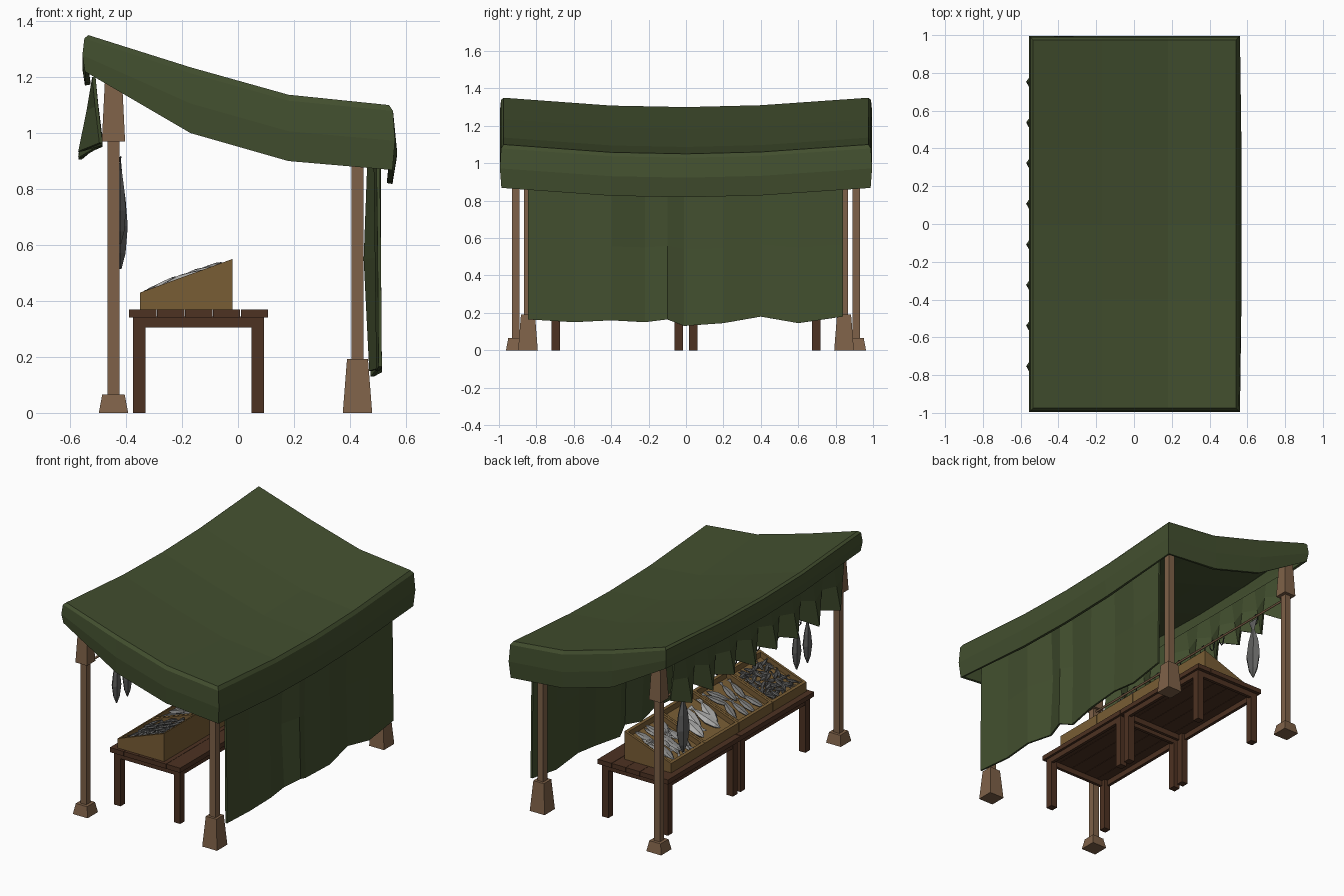
import bpy, bmesh, math, random
from mathutils import Matrix, Vector

if "Cube" in bpy.data.objects:
    bpy.data.objects.remove(bpy.data.objects["Cube"])

random.seed(4)

def mat(name, c):
    m = bpy.data.materials.new(name)
    m.diffuse_color = (*c, 1)
    m.use_nodes = True
    m.node_tree.nodes["Principled BSDF"].inputs["Base Color"].default_value = m.diffuse_color
    return m

CLOTH = mat("green_cloth", (0.055, 0.078, 0.028))
POST = mat("post_wood", (0.21, 0.12, 0.065))
TABLE = mat("dark_wood", (0.075, 0.032, 0.016))
CRATE = mat("crate_wood", (0.19, 0.11, 0.035))
METAL = mat("dark_metal", (0.03, 0.03, 0.03))
GREYS = [mat("fish_grey_%d" % i, (g, g, g * 0.98)) for i, g in enumerate((0.25, 0.42, 0.2, 0.12))]

def add(name, mesh, material=None, matrix=None):
    ob = bpy.data.objects.new(name, mesh)
    bpy.context.collection.objects.link(ob)
    if material:
        mesh.materials.clear()
        mesh.materials.append(material)
    if matrix:
        ob.matrix_world = matrix
    return ob

def mesh_from(name, verts, faces, fix=False):
    me = bpy.data.meshes.new(name)
    me.from_pydata(verts, [], faces)
    if fix:
        bm = bmesh.new()
        bm.from_mesh(me)
        bmesh.ops.recalc_face_normals(bm, faces=bm.faces)
        bm.to_mesh(me)
        bm.free()
    return me

def loft(name, rings):
    # closed skin through equal-sized rings, capped at both ends
    n = len(rings[0])
    verts = [p for r in rings for p in r]
    faces = [(k * n + i, k * n + (i + 1) % n, (k + 1) * n + (i + 1) % n, (k + 1) * n + i)
             for k in range(len(rings) - 1) for i in range(n)]
    faces += [tuple(range(n)), tuple(range(len(verts) - n, len(verts)))]
    return mesh_from(name, verts, faces, True)

def taper(name, x, y, z0, z1, w0, w1, material):
    ring = lambda z, w: [(x + a * w / 2, y + b * w / 2, z) for a, b in ((-1, -1), (1, -1), (1, 1), (-1, 1))]
    return add(name, loft(name, [ring(z0, w0), ring(z1, w1)]), material)

def box(name, x0, x1, y0, y1, z0, z1, material):
    ring = lambda z: [(x0, y0, z), (x1, y0, z), (x1, y1, z), (x0, y1, z)]
    return add(name, loft(name, [ring(z0), ring(z1)]), material)

def thicken(ob, t, offset):
    m = ob.modifiers.new("thickness", "SOLIDIFY")
    m.thickness, m.offset = t, offset

# canopy: sagging roof with a bevelled edge and a hanging valance
XS, ZS, DROP = (-0.535, -0.17, 0.18, 0.54), (1.35, 1.235, 1.137, 1.10), (0.13, 0.235, 0.237, 0.232)
YS, SAG = (-0.975, -0.4, 0, 0.4, 0.975), (0, 0.042, 0.05, 0.04, 0)
nx, ny = len(XS), len(YS)
verts = [(XS[i], YS[j], ZS[i] - SAG[j]) for j in range(ny) for i in range(nx)]
faces = [(j * nx + i, j * nx + i + 1, (j + 1) * nx + i + 1, (j + 1) * nx + i)
         for j in range(ny - 1) for i in range(nx - 1)]
rim = ([(i, 0) for i in range(nx)] + [(nx - 1, j) for j in range(1, ny)]
       + [(i, ny - 1) for i in range(nx - 2, -1, -1)] + [(0, j) for j in range(ny - 2, 0, -1)])
prev = [j * nx + i for i, j in rim]
for out, fall in ((0.014, 0.09), (0.021, 0.55), (0.012, 1.0)):
    cur = []
    for i, j in rim:
        dx = (i == nx - 1) - (i == 0)
        dy = (j == ny - 1) - (j == 0)
        o = out + (0.008 if 0 < j < ny - 1 and fall == 0.55 and i else 0)
        cur.append(len(verts))
        verts.append((XS[i] + dx * o, YS[j] + dy * min(o, 0.02), ZS[i] - SAG[j] - DROP[i] * fall))
    n = len(rim)
    faces += [(prev[k], cur[k], cur[(k + 1) % n], prev[(k + 1) % n]) for k in range(n)]
    prev = cur
canopy = add("canopy", mesh_from("canopy", verts, faces), CLOTH)
thicken(canopy, 0.02, -1)

# curtains: folded sheets given as (y, x top, x middle, x bottom, z bottom)
def curtain(name, cols, ztop, mid):
    v, f = [], []
    for y, xt, xm, xb, zb in cols:
        v += [(y, xt, ztop), (y, xm, zb + (ztop - zb) * mid), (y, xb, zb)]
    v = [(x, y, z) for y, x, z in v]
    for c in range(len(cols) - 1):
        for r in range(2):
            a = c * 3 + r
            f.append((a, a + 1, a + 4, a + 3))
    thicken(add(name, mesh_from(name, v, f), CLOTH), 0.012, 0)

curtain("back_curtain", [
    (-0.845, 0.50, 0.505, 0.508, 0.165), (-0.6, 0.49, 0.495, 0.50, 0.15), (-0.4, 0.505, 0.505, 0.508, 0.16),
    (-0.22, 0.47, 0.455, 0.475, 0.15), (-0.1, 0.50, 0.50, 0.508, 0.165), (-0.01, 0.48, 0.47, 0.48, 0.13),
    (0.2, 0.50, 0.505, 0.508, 0.145), (0.4, 0.485, 0.48, 0.49, 0.18), (0.6, 0.505, 0.50, 0.505, 0.145),
    (0.84, 0.50, 0.505, 0.508, 0.18)], 0.95, 0.5)
short = []
for k in range(17):
    y = -0.86 + 1.72 * k / 16
    fold = k % 2
    short.append((y, -0.515, -0.535 if fold else -0.505, -0.565 if fold else -0.49,
                  (0.92 if fold else 0.965) + 0.015 * math.sin(k * 1.9)))
curtain("front_curtain", short, 1.2, 0.55)

# posts with feet and upper sleeves
for s, side in ((-1, "near"), (1, "far")):
    taper("tall_post_" + side, -0.445, s * 0.91, 0, 1.27, 0.042, 0.042, POST)
    taper("tall_post_foot_" + side, -0.445, s * 0.91, 0, 0.066, 0.105, 0.08, POST)
    taper("tall_post_sleeve_" + side, -0.445, s * 0.91, 0.97, 1.2, 0.083, 0.06, POST)
    taper("short_post_" + side, 0.427, s * 0.845, 0, 1.06, 0.042, 0.042, POST)
    taper("short_post_foot_" + side, 0.427, s * 0.845, 0, 0.192, 0.105, 0.075, POST)

# two tables placed end to end
for s, side in ((-1, "near"), (1, "far")):
    lo, hi = sorted((s * 0.002, s * 0.74))
    for p in range(5):
        box("table_plank_" + side, -0.39 + p * 0.1, -0.292 + p * 0.1, lo, hi, 0.34, 0.37, TABLE)
    a, b = lo + 0.014, hi - 0.022
    if s < 0:
        a, b = lo + 0.022, hi - 0.014
    for x in (-0.372, 0.073):
        box("table_rail_" + side, x, x + 0.02, a, b, 0.305, 0.345, TABLE)
    for y in (a, b - 0.02):
        box("table_end_rail_" + side, -0.36, 0.08, y, y + 0.02, 0.305, 0.345, TABLE)
    for x in (-0.375, 0.048):
        for y in (a, b - 0.045):
            box("table_leg_" + side, x, x + 0.045, y, y + 0.045, 0, 0.342, TABLE)

# fish: flat six-sided body that flares into a tail
def fish_mesh(name, length, width, thick, material):
    prof = ((0, .08, .15), (.14, .62, .7), (.38, 1, 1), (.62, .75, .7), (.84, .18, .25), (.93, .42, .12), (1, .62, .05))
    rings = [[((t - 0.5) * length, width / 2 * w * math.cos(a), thick / 2 * h * math.sin(a))
              for a in (k * math.pi / 3 for k in range(6))] for t, w, h in prof]
    me = loft(name, rings)
    me.materials.append(material)
    return me

# sloped display crates, each with its own size of fish
X0, X1, Z0, Z1 = -0.35, -0.02, 0.43, 0.55
slope = math.atan2(Z1 - Z0, X1 - X0)
wall = 0.016
# per crate: columns, rows, layers, length, width, thickness
LOADS = [(3, 3, 2, 0.15, 0.06, 0.025), (1, 4, 1, 0.22, 0.085, 0.05),
         (2, 4, 1, 0.17, 0.055, 0.03), (5, 6, 2, 0.09, 0.026, 0.018)]

def wedge(name, y0, y1, xa=X0, xb=X1, drop=0.0, base=0.37):
    top = lambda x: Z0 + (x - X0) * math.tan(slope) - drop
    ring = lambda y: [(xa, y, base), (xb, y, base), (xb, y, top(xb)), (xa, y, top(xa))]
    return add(name, loft(name, [ring(y0), ring(y1)]), CRATE)

for c, (cols, rows, layers, L, W, T) in enumerate(LOADS):
    y1 = 0.65 - c * 0.343
    y0 = y1 - 0.341
    wedge("crate_side", y0, y0 + wall)
    wedge("crate_side", y1 - wall, y1)
    wedge("crate_front", y0 + wall, y1 - wall, X0, X0 + wall)
    wedge("crate_back", y0 + wall, y1 - wall, X1 - wall, X1)
    wedge("crate_tray", y0 + wall, y1 - wall, X0 + wall, X1 - wall, 0.035)
    me = fish_mesh("crate_fish", L, W, T, GREYS[c])
    frame = (Matrix.Translation(((X0 + X1) / 2, (y0 + y1) / 2, (Z0 + Z1) / 2 - 0.035))
             @ Matrix.Rotation(-slope, 4, 'Y'))
    for layer in range(layers):
        for i in range(cols):
            for j in range(rows):
                turn = random.uniform(-0.5, 0.5) + random.choice((0, math.pi))
                if c == 3:
                    turn = random.uniform(0, 6.28)
                ulim = max(0.0, 0.15 - L * 0.5)
                u = ((i + 0.5) / cols - 0.5) * 0.28 + random.uniform(-0.02, 0.02)
                v = ((j + 0.5) / rows - 0.5) * 0.27 + random.uniform(-0.01, 0.01)
                u = max(-ulim, min(ulim, u))
                spot = Matrix.Translation((u, v, T * 0.45 + layer * T * 0.7))
                tilt = Matrix.Rotation(random.uniform(-0.08, 0.08), 4, 'Y')
                add("crate_fish", me, None, frame @ spot @ Matrix.Rotation(turn, 4, 'Z') @ tilt)

# hanging rail, hooks and hanging fish
def tube(name, pts, r, material):
    cu = bpy.data.curves.new(name, 'CURVE')
    cu.dimensions = '3D'
    cu.bevel_depth, cu.bevel_resolution, cu.use_fill_caps = r, 1, True
    sp = cu.splines.new('POLY')
    sp.points.add(len(pts) - 1)
    for p, q in zip(sp.points, pts):
        p.co = (*q, 1)
    add(name, cu, material)

RX, RZ = -0.445, 0.955
tube("hanging_rail", [(RX, -0.91, RZ), (RX, 0.91, RZ)], 0.007, POST)
HOOK = ((-0.012, 0), (0, 0.013), (0.012, 0), (0.006, -0.03), (0.004, -0.05),
        (-0.008, -0.064), (-0.022, -0.056), (-0.026, -0.038))
for y in (0.63, 0.31, 0.22, 0.13, -0.1, -0.2, -0.3, -0.52, -0.63):
    tube("hook", [(RX - a, y, RZ + b) for a, b in HOOK], 0.0035, METAL)
for y, L, W, T in ((0.63, 0.40, 0.125, 0.06), (-0.52, 0.31, 0.085, 0.045), (-0.63, 0.31, 0.085, 0.045)):
    me = fish_mesh("hanging_fish", L, W, T, GREYS[3])
    add("hanging_fish", me, None, Matrix.Translation((-0.42, y, 0.915 - L / 2)) @ Matrix.Rotation(-math.pi / 2, 4, 'Y'))
